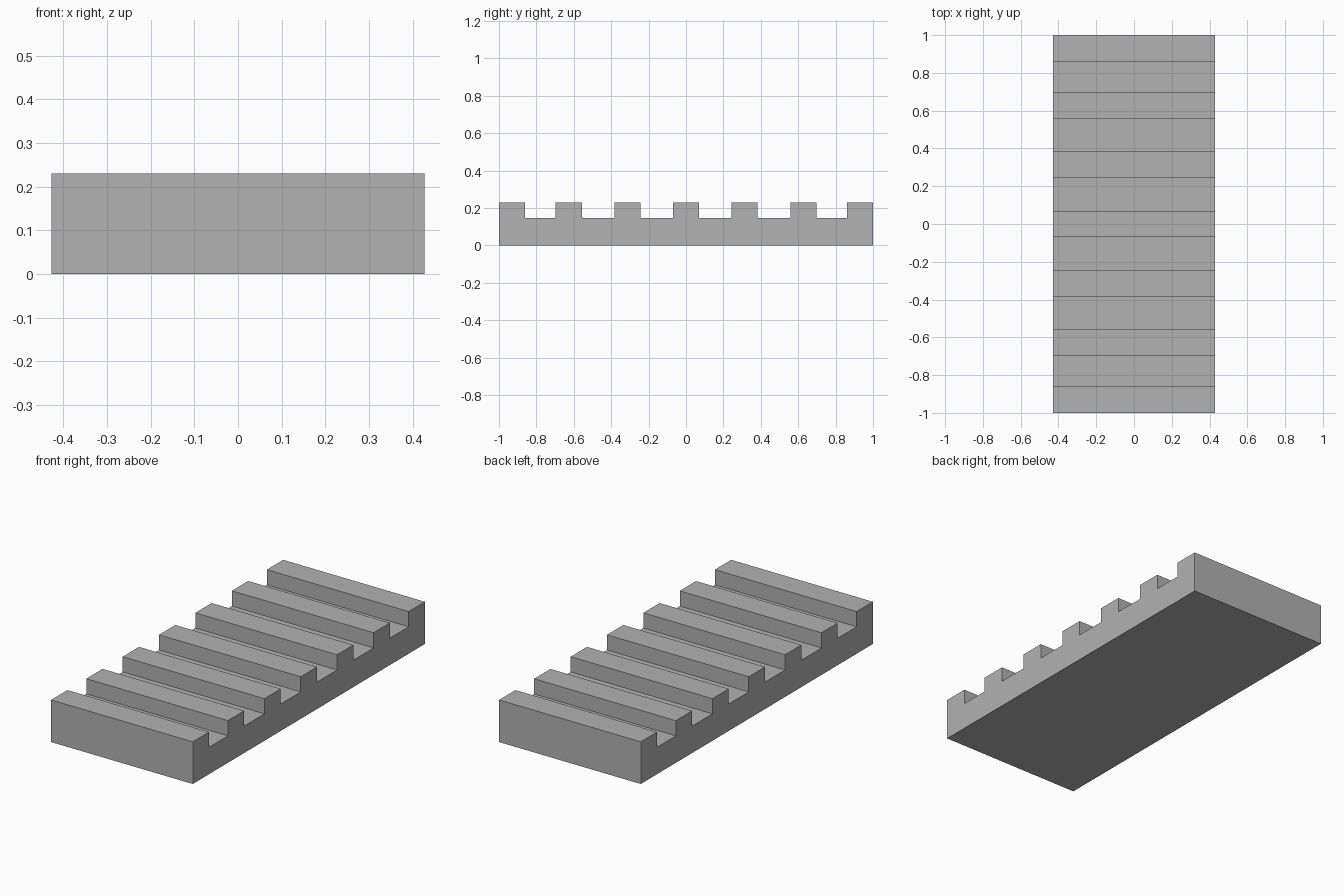
import bpy
import bmesh

WIDTH, BASE_TOP, RIDGE_TOP = 0.855, 0.147, 0.23
RIDGE_HALF = 0.07
RIDGE_CENTRES = (-0.93, -0.627, -0.313, 0.0, 0.313, 0.628, 0.93)

cube = bpy.data.objects.get("Cube")
if cube:
    bpy.data.objects.remove(cube, do_unlink=True)

# Plain grey material
grey = bpy.data.materials.new("plain_grey")
grey.use_nodes = True
colour = (0.445, 0.445, 0.445, 1)
grey.diffuse_color = colour
grey.node_tree.nodes["Principled BSDF"].inputs["Base Color"].default_value = colour

# Side profile: flat underside, then up and over each ridge
profile = [(-1, 0), (1, 0)]
for centre in reversed(RIDGE_CENTRES):
    back, front = centre + RIDGE_HALF, centre - RIDGE_HALF
    if back < 0.99:
        profile.append((back, BASE_TOP))
    profile += [(back, RIDGE_TOP), (front, RIDGE_TOP)]
    if front > -0.99:
        profile.append((front, BASE_TOP))

# Extrude the profile across the width
bm = bmesh.new()
side = bm.faces.new([bm.verts.new((-WIDTH / 2, y, z)) for y, z in profile])
result = bmesh.ops.extrude_face_region(bm, geom=[side], use_keep_orig=True)
moved = [v for v in result["geom"] if isinstance(v, bmesh.types.BMVert)]
bmesh.ops.translate(bm, verts=moved, vec=(WIDTH, 0, 0))
bmesh.ops.recalc_face_normals(bm, faces=bm.faces)

mesh = bpy.data.meshes.new("ridged_slab")
bm.to_mesh(mesh)
bm.free()
mesh.materials.append(grey)
slab = bpy.data.objects.new("ridged_slab", mesh)
bpy.context.collection.objects.link(slab)
